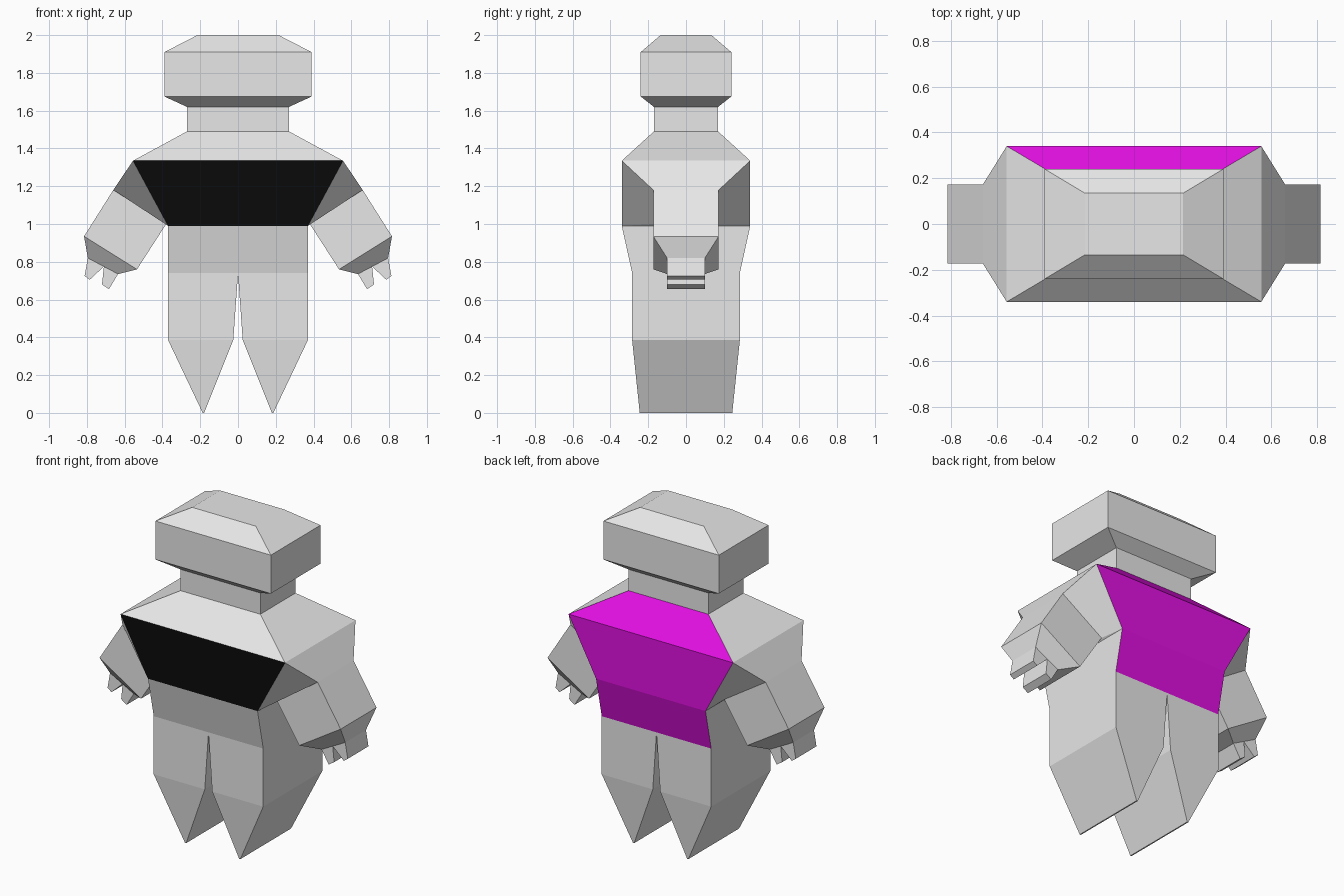
import bpy, bmesh

if "Cube" in bpy.data.objects:
    bpy.data.objects.remove(bpy.data.objects["Cube"])


def material(name, color):
    m = bpy.data.materials.new(name)
    m.diffuse_color = (*color, 1)
    m.use_nodes = True
    m.node_tree.nodes["Principled BSDF"].inputs["Base Color"].default_value = m.diffuse_color
    return m


GREY = material("light_grey", (0.8, 0.8, 0.8))
BLACK = material("black", (0.003, 0.003, 0.003))
MAGENTA = material("magenta", (0.75, 0.005, 0.75))


def loft(name, rings, cap_start=False, cap_end=True, skip=(), mats=(GREY,)):
    """Join four-cornered rings with quads; skip holds (band, side) openings."""
    bm = bmesh.new()
    loops = [[bm.verts.new(p) for p in ring] for ring in rings]
    for i, (a, b) in enumerate(zip(loops, loops[1:])):
        for s in range(4):
            if (i, s) not in skip:
                t = (s + 1) % 4
                bm.faces.new((a[s], a[t], b[t], b[s]))
    if cap_start:
        bm.faces.new(loops[0][::-1])
    if cap_end:
        bm.faces.new(loops[-1])
    bmesh.ops.recalc_face_normals(bm, faces=bm.faces)
    mesh = bpy.data.meshes.new(name)
    bm.to_mesh(mesh)
    bm.free()
    for m in mats:
        mesh.materials.append(m)
    obj = bpy.data.objects.new(name, mesh)
    bpy.context.collection.objects.link(obj)
    return obj


def level(x0, x1, y, z):
    return [(x0, -y, z), (x1, -y, z), (x1, y, z), (x0, y, z)]


def section(upper, lower, y, side):
    """Arm cross-section from its upper and lower (x, z) corners."""
    (ux, uz), (lx, lz) = upper, lower
    return [(side * ux, -y, uz), (side * ux, y, uz),
            (side * lx, y, lz), (side * lx, -y, lz)]


# Torso, neck and head as one stack; the sides open into the shoulders
stack = [(0.37, 0.285, 0.74), (0.37, 0.34, 0.99), (0.556, 0.34, 1.335),
         (0.27, 0.17, 1.49), (0.27, 0.17, 1.62), (0.39, 0.24, 1.675),
         (0.39, 0.24, 1.91), (0.215, 0.135, 2.0)]
body = loft("torso_and_head", [level(-x, x, y, z) for x, y, z in stack],
            skip={(1, 1), (1, 3)}, mats=(GREY, BLACK, MAGENTA))

# Black chest panel in front, magenta back below the neck
for p in body.data.polygons:
    c = p.center
    if c.y > 0.1 and c.z < 1.48:
        p.material_index = 2
    elif c.y < -0.1 and 1.0 < c.z < 1.33:
        p.material_index = 1

for side, label in ((-1, "left"), (1, "right")):
    # Shoulder, forearm and hand
    loft(label + "_arm", [
        section((0.556, 1.335), (0.37, 0.99), 0.34, side),
        section((0.66, 1.18), (0.38, 1.0), 0.173, side),
        section((0.815, 0.935), (0.535, 0.76), 0.173, side),
        section((0.795, 0.82), (0.635, 0.735), 0.10, side)])

    # Two broad prongs on each hand
    prongs = {"outer": [(0.795, 0.82), (0.812, 0.725), (0.785, 0.705), (0.71, 0.775)],
              "inner": [(0.71, 0.775), (0.72, 0.68), (0.683, 0.655), (0.635, 0.735)]}
    for kind, outline in prongs.items():
        loft(f"{label}_{kind}_finger",
             [[(side * x, y, z) for x, z in outline] for y in (-0.10, 0.10)],
             cap_start=True)

    # Leg tapering to a wedge
    loft(label + "_leg", [
        level(0, side * 0.37, 0.285, 0.74),
        level(side * 0.025, side * 0.37, 0.285, 0.385),
        level(side * 0.179, side * 0.187, 0.245, 0)])
